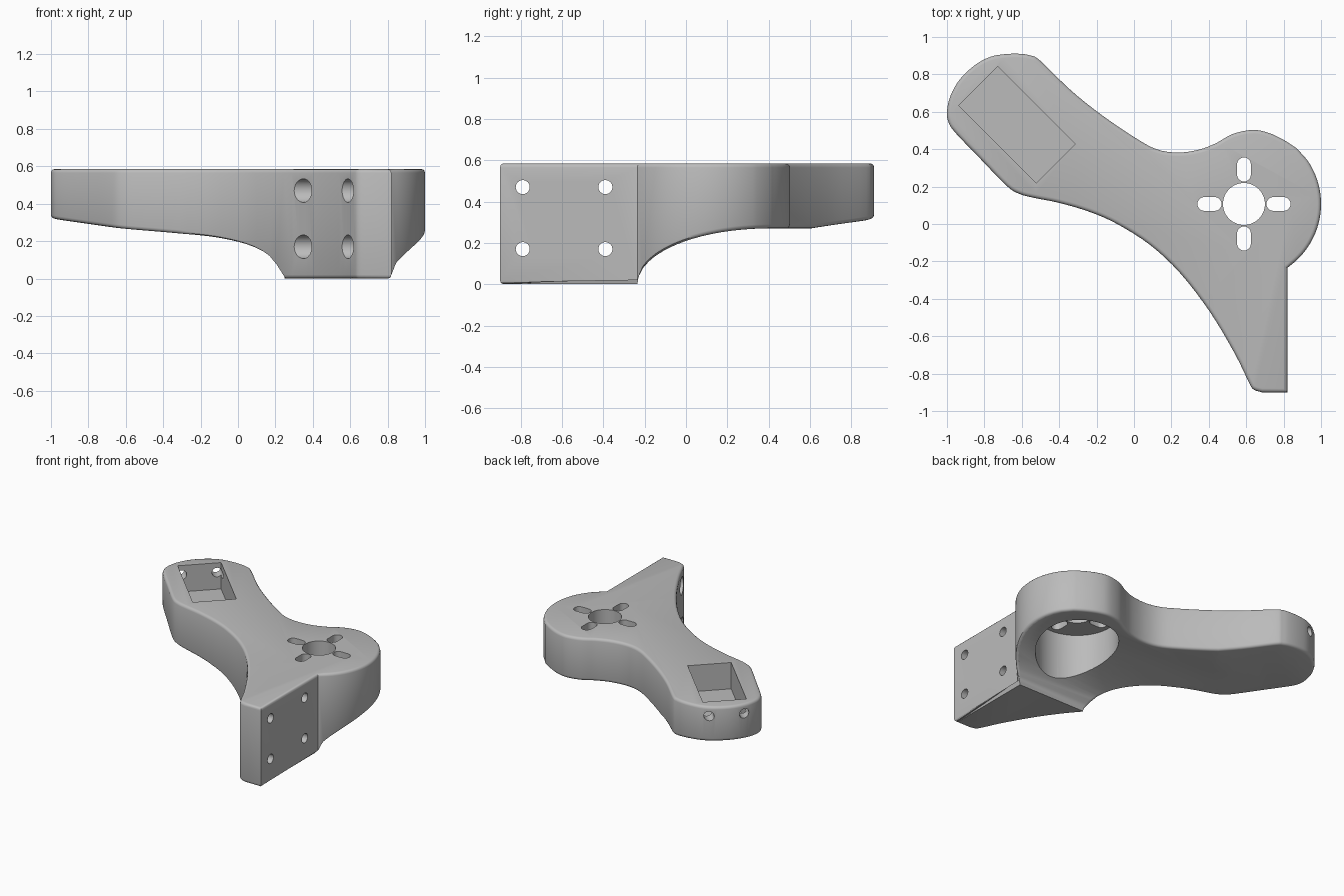
import bpy, bmesh, math
from mathutils import Vector, Matrix

cube = bpy.data.objects.get("Cube")
if cube:
    bpy.data.objects.remove(cube, do_unlink=True)

TOP, ROUND = 0.585, 0.02
HUB = Vector((0.588, 0.107))

grey = bpy.data.materials.new("light_grey")
grey.use_nodes = True
grey.diffuse_color = (0.5, 0.5, 0.5, 1)
grey.node_tree.nodes["Principled BSDF"].inputs["Base Color"].default_value = (0.5, 0.5, 0.5, 1)


def make_object(name, bm):
    bmesh.ops.recalc_face_normals(bm, faces=bm.faces)
    mesh = bpy.data.meshes.new(name)
    bm.to_mesh(mesh)
    bm.free()
    mesh.materials.append(grey)
    ob = bpy.data.objects.new(name, mesh)
    bpy.context.collection.objects.link(ob)
    return ob


def arc(center, radius, start, end, steps):
    angles = [math.radians(start + (end - start) * i / steps) for i in range(steps + 1)]
    return [Vector((center[0] + radius * math.cos(a), center[1] + radius * math.sin(a))) for a in angles]


def smooth_path(points, steps=4):
    """Catmull-Rom curve through the points."""
    p = [Vector(q) for q in points]
    p = [2 * p[0] - p[1]] + p + [2 * p[-1] - p[-2]]
    out = []
    for a, b, c, d in zip(p, p[1:], p[2:], p[3:]):
        for i in range(steps):
            t = i / steps
            out.append(0.5 * (2 * b + (c - a) * t + (2 * a - 5 * b + 4 * c - d) * t ** 2
                              + (3 * b - a - 3 * c + d) * t ** 3))
    return out + [p[-2]]


def inset(loop, amount):
    """Shift a counterclockwise loop inward with mitred corners."""
    out = []
    for i, p in enumerate(loop):
        e1 = (p - loop[i - 1]).normalized()
        e2 = (loop[(i + 1) % len(loop)] - p).normalized()
        n1, n2 = Vector((-e1.y, e1.x)), Vector((-e2.y, e2.x))
        out.append(p + (n1 + n2) * amount / (1 + n1.dot(n2)))
    return out


def loft(bm, rings):
    """Skin a stack of (loop, z) rings and cap it; returns the bottom cap."""
    rows = [[bm.verts.new((p.x, p.y, z)) for p in loop] for loop, z in rings]
    for low, high in zip(rows, rows[1:]):
        for i in range(len(low)):
            j = (i + 1) % len(low)
            bm.faces.new((low[i], low[j], high[j], high[i]))
    bm.faces.new(rows[-1])
    return bm.faces.new(rows[0][::-1])


def underside(x, y):
    """Height of the underside: flat foot, quarter-ellipse sweep, rising tip."""
    s = min(max((y + 0.235) / 0.635, 0), 1)
    height = 0.27 * math.sqrt(1 - (1 - s) ** 2)
    return max(height, 0.25 + 0.07 * (y - x - 0.55)) if y - x > 0.4 else height


# Outline of the bracket, counterclockwise from the foot
arm = smooth_path([
    (0.44, 0.432), (0.35, 0.398), (0.235, 0.382), (0.12, 0.4), (0, 0.465), (-0.18, 0.588),
    (-0.34, 0.717), (-0.5, 0.872), (-0.55, 0.9), (-0.61, 0.91), (-0.69, 0.908), (-0.77, 0.893),
    (-0.85, 0.85), (-0.93, 0.775), (-0.982, 0.684), (-1, 0.6), (-0.992, 0.545), (-0.957, 0.49),
    (-0.82, 0.347), (-0.68, 0.203), (-0.61, 0.16), (-0.53, 0.139), (-0.396, 0.112),
    (-0.235, 0.064), (-0.09, 0), (0.086, -0.112), (0.246, -0.262), (0.406, -0.47),
    (0.54, -0.695), (0.617, -0.852), (0.642, -0.886), (0.684, -0.9)])
lobe = arc(HUB, 0.412, -54, 35, 28) + smooth_path([(0.87, 0.405), (0.8, 0.45), (0.72, 0.487),
                                                   (0.636, 0.503), (0.53, 0.482), (0.44, 0.432)])
outline = [Vector((0.82, -0.9)), Vector((0.82, -0.235))] + lobe[1:-1] + arm

# Body: rounded rims top and bottom, then the underside bent to shape
bm = bmesh.new()
rings = []
for k in range(4):
    a = math.radians(30 * k)
    rings.append((inset(outline, ROUND * (1 - math.sin(a))), ROUND * (1 - math.cos(a))))
rings += [(loop, TOP - z) for loop, z in reversed(rings)]
cap = [loft(bm, rings)]
cuts = [(Vector((0, -0.235 + 0.635 * (i / 20) ** 2, 0)), Vector((0, 1, 0))) for i in range(21)]
cuts += [(Vector((0, 0.45 + 0.1 * i, 0)), Vector((-1, 1, 0)).normalized()) for i in range(12)]
for point, normal in cuts:
    geom = set(cap)
    for f in cap:
        geom.update(f.edges, f.verts)
    bmesh.ops.bisect_plane(bm, geom=list(geom), plane_co=point, plane_no=normal, dist=1e-5)
    cap = [f for f in bm.faces if all(v.co.z < 1e-5 for v in f.verts)]
for v in bm.verts:
    if v.co.z < TOP / 2:
        v.co.z += underside(v.co.x, v.co.y)
bmesh.ops.triangulate(bm, faces=[f for f in bm.faces if any(v.co.z < TOP / 2 for v in f.verts)])
body = make_object("bracket_body", bm)


def cut(loop, low, high, matrix=Matrix()):
    """Cut a prism of the given section out of the body."""
    cutter_bm = bmesh.new()
    loft(cutter_bm, [(loop, low), (loop, high)])
    bmesh.ops.transform(cutter_bm, matrix=matrix, verts=cutter_bm.verts)
    cutter = make_object("cutter", cutter_bm)
    cutter.hide_render = True
    mod = body.modifiers.new("cut", "BOOLEAN")
    mod.operation, mod.solver, mod.object = "DIFFERENCE", "EXACT", cutter
    bpy.context.view_layer.objects.active = body
    bpy.ops.object.modifier_apply(modifier=mod.name)
    bpy.data.objects.remove(cutter, do_unlink=True)


def circle(radius, steps=32):
    return arc((0, 0), radius, 0, 360, steps)[:-1]


# Hub: wide recess from below, shaft hole and four slots
hub = Matrix.Translation((HUB.x, HUB.y, 0))
cut(circle(0.28, 64), -0.1, 0.47, hub)
cut(circle(0.112, 48), 0.4, 0.7, hub)
slot = arc((0.212, 0), 0.037, -90, 90, 10) + arc((0.157, 0), 0.037, 90, 270, 10)
for i in range(4):
    cut(slot, 0.4, 0.7, hub @ Matrix.Rotation(math.radians(90 * i), 4, "Z"))

# Tip: rectangular pocket and two bores running out through the end
tip = Matrix.Translation((-0.625, 0.53, 0)) @ Matrix.Rotation(math.radians(135), 4, "Z")
pocket = [Vector((sx * 0.293, sy * 0.148)) for sx, sy in ((-1, -1), (1, -1), (1, 1), (-1, 1))]
cut(pocket, 0.39, 0.7, tip)
along_x = Matrix.Rotation(math.radians(90), 4, "Y")
for side in (-0.12, 0.12):
    cut(circle(0.034, 24), 0.2, 0.6, tip @ Matrix.Translation((0, side, 0.515)) @ along_x)

# Foot: four screw holes, counterbored from the curved side
for y in (-0.79, -0.39):
    for z in (0.17, 0.47):
        place = Matrix.Translation((0, y, z)) @ along_x
        cut(circle(0.034, 24), 0.2, 1, place)
        cut(circle(0.063, 32), 0.1, 0.71, place)

# Smooth curves, crisp edges
bpy.ops.object.select_all(action="DESELECT")
body.select_set(True)
bpy.context.view_layer.objects.active = body
bpy.ops.object.shade_smooth_by_angle(angle=math.radians(32))
